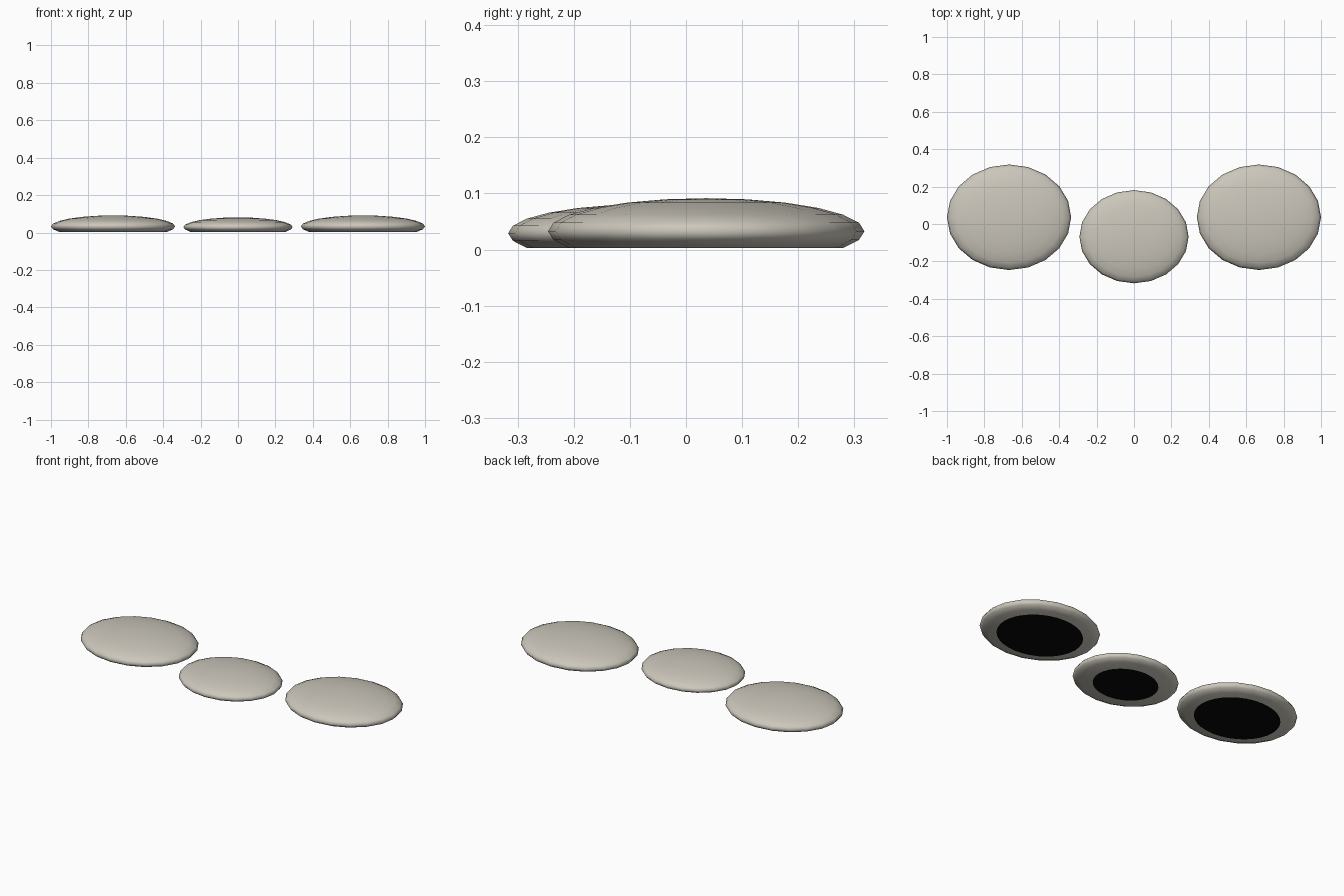
import bpy, bmesh, math

if "Cube" in bpy.data.objects:
    bpy.data.objects.remove(bpy.data.objects["Cube"])


def material(name, rgb):
    m = bpy.data.materials.new(name)
    m.diffuse_color = (*rgb, 1)
    m.use_nodes = True
    m.node_tree.nodes["Principled BSDF"].inputs["Base Color"].default_value = m.diffuse_color
    return m


stone = material("pale stone", (0.60, 0.57, 0.50))
black = material("black underside", (0.002, 0.002, 0.002))
SEGS = 20


def finish(bm, name, mat, loc, smooth):
    bmesh.ops.recalc_face_normals(bm, faces=bm.faces)
    mesh = bpy.data.meshes.new(name)
    bm.to_mesh(mesh)
    bm.free()
    mesh.materials.append(mat)
    for p in mesh.polygons:
        p.use_smooth = smooth
    ob = bpy.data.objects.new(name, mesh)
    ob.location = loc
    bpy.context.collection.objects.link(ob)


def pebble(name, x, y, rx, ry, rz, disc):
    # flattened sphere whose lower half is cut off into a flat base
    bm = bmesh.new()
    bmesh.ops.create_uvsphere(bm, u_segments=SEGS, v_segments=12, radius=1)
    low = [v for v in bm.verts if v.co.z < -0.6]
    bmesh.ops.delete(bm, geom=low, context='VERTS')
    rim = [e for e in bm.edges if e.is_boundary]
    bmesh.ops.contextual_create(bm, geom=rim)
    for v in bm.verts:
        v.co = (v.co.x * rx, v.co.y * ry, v.co.z * rz)
    finish(bm, name, stone, (x, y, 0.003 + 0.5 * rz), True)

    # thin dark contact disc under the base
    bm = bmesh.new()
    bmesh.ops.create_circle(bm, cap_ends=True, segments=32, radius=1)
    for v in bm.verts:
        v.co.x *= rx * disc
        v.co.y *= ry * disc
    for f in bm.faces:
        if f.normal.z > 0:
            f.normal_flip()
    mesh_name = name + "_base_disc"
    mesh = bpy.data.meshes.new(mesh_name)
    bm.to_mesh(mesh)
    bm.free()
    mesh.materials.append(black)
    ob = bpy.data.objects.new(mesh_name, mesh)
    ob.location = (x, y, 0)
    bpy.context.collection.objects.link(ob)


# two large outer pebbles, one smaller in front
for side, sx in (("left", -1), ("right", 1)):
    pebble(side + "_pebble", sx * 0.668, 0.036, 0.332, 0.282, 0.059, 0.72)
pebble("middle_pebble", 0, -0.068, 0.292, 0.249, 0.052, 0.62)
